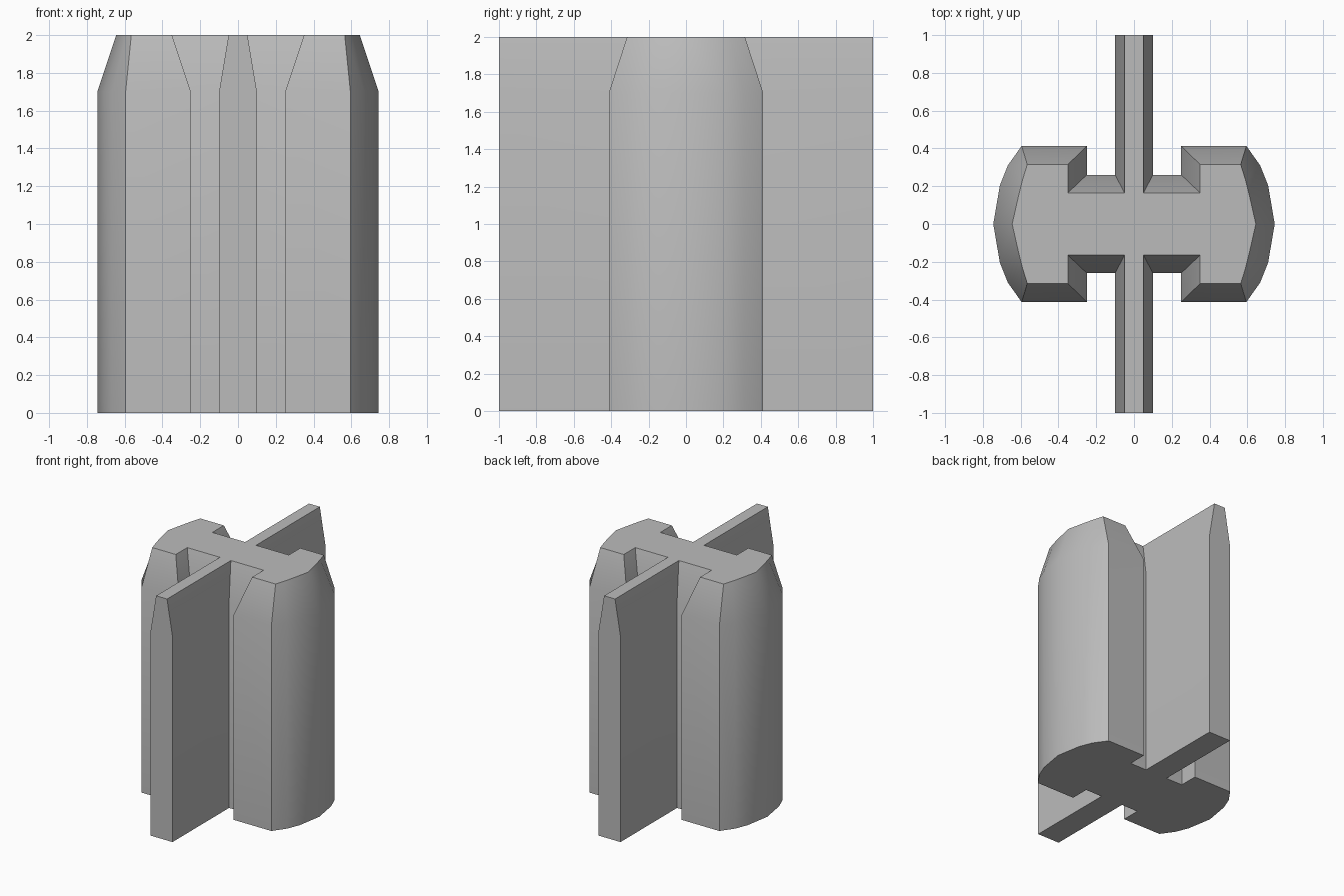
import bpy, bmesh, math

cube = bpy.data.objects.get("Cube")
if cube:
    bpy.data.objects.remove(cube)

# One flat grey
grey = bpy.data.materials.new("plain_grey")
grey.use_nodes = True
colour = (0.5, 0.5, 0.5, 1)
grey.diffuse_color = colour
grey.node_tree.nodes["Principled BSDF"].inputs["Base Color"].default_value = colour

# Quarter outlines: fin, notch, flat cheek, rounded side
body_quarter = [(0.10, 1.0), (0.10, 0.26), (0.25, 0.26), (0.25, 0.413), (0.595, 0.413),
                (0.668, 0.31), (0.71, 0.205), (0.745, 0)]
top_quarter = [(0.05, 1.0), (0.05, 0.165), (0.35, 0.165), (0.35, 0.315), (0.565, 0.315),
               (0.59, 0.235), (0.61, 0.155), (0.645, 0)]


def full_outline(quarter):
    """Mirror a quarter front to back, then turn the half to close the loop."""
    half = quarter + [(x, -y) for x, y in reversed(quarter[:-1])]
    return half + [(-x, -y) for x, y in half]


def add_ring(bm, quarter, z):
    return [bm.verts.new((x, y, z)) for x, y in full_outline(quarter)]


# Extruded cross-section with a tapered top
bm = bmesh.new()
rings = [add_ring(bm, body_quarter, 0), add_ring(bm, body_quarter, 1.7),
         add_ring(bm, top_quarter, 2)]
for low, high in zip(rings, rings[1:]):
    for i in range(len(low)):
        j = (i + 1) % len(low)
        bm.faces.new((low[i], low[j], high[j], high[i]))
bm.faces.new(rings[0])
bm.faces.new(rings[-1])
bmesh.ops.recalc_face_normals(bm, faces=bm.faces)

mesh = bpy.data.meshes.new("finned_post")
bm.to_mesh(mesh)
bm.free()
mesh.materials.append(grey)
post = bpy.data.objects.new("finned_post", mesh)
bpy.context.collection.objects.link(post)

# Smooth the rounded sides, keep corners sharp
bpy.ops.object.select_all(action="DESELECT")
post.select_set(True)
bpy.context.view_layer.objects.active = post
bpy.ops.object.shade_smooth_by_angle(angle=math.radians(30))
